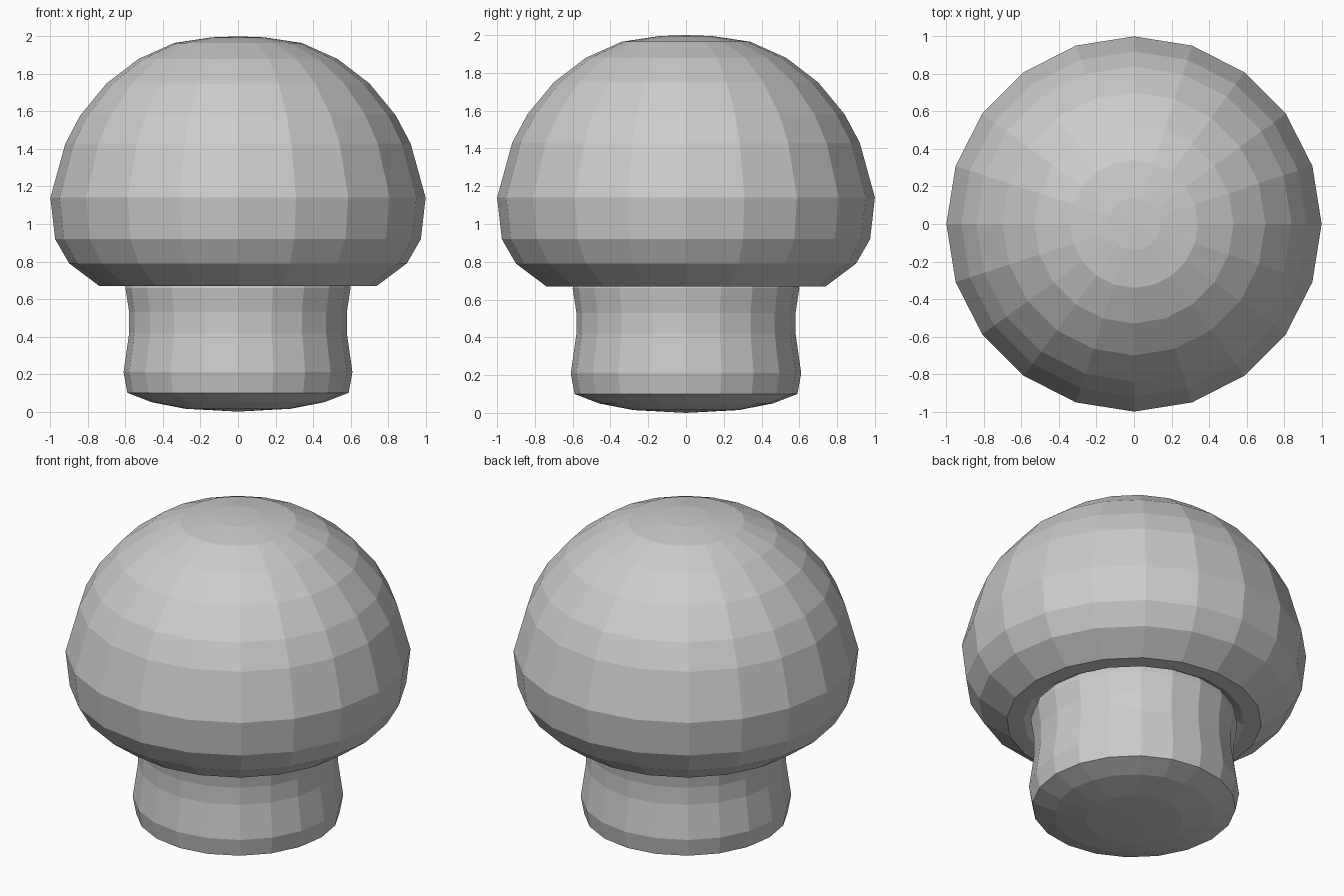
import bpy, bmesh, math

if "Cube" in bpy.data.objects:
    bpy.data.objects.remove(bpy.data.objects["Cube"])

SIDES = 20


def lathe(name, profile):
    """Revolve (radius, z) points around z; radius 0 closes to a pole."""
    bm = bmesh.new()
    rings = []
    for r, z in profile:
        if r == 0:
            rings.append([bm.verts.new((0, 0, z))] * SIDES)
        else:
            rings.append([bm.verts.new((r * math.cos(2 * math.pi * i / SIDES),
                                        r * math.sin(2 * math.pi * i / SIDES), z))
                          for i in range(SIDES)])
    for a, b in zip(rings, rings[1:]):
        for i in range(SIDES):
            j = (i + 1) % SIDES
            corners = list(dict.fromkeys((a[i], a[j], b[j], b[i])))
            bm.faces.new(corners)
    bmesh.ops.recalc_face_normals(bm, faces=bm.faces)
    mesh = bpy.data.meshes.new(name)
    bm.to_mesh(mesh)
    bm.free()
    obj = bpy.data.objects.new(name, mesh)
    bpy.context.collection.objects.link(obj)
    return obj


# Rounded cap, with a flat rim and shallow groove underneath around the stem
lathe("mushroom_cap", [
    (0.59, 0.70), (0.64, 0.67), (0.74, 0.67), (0.90, 0.79), (0.975, 0.92),
    (1.0, 1.14), (0.92, 1.43), (0.84, 1.58), (0.70, 1.75), (0.53, 1.88),
    (0.34, 1.965), (0.14, 1.995), (0, 2.0)])

# Waisted stem with a gently domed base
lathe("mushroom_stem", [
    (0, 0), (0.28, 0.015), (0.46, 0.05), (0.59, 0.10), (0.61, 0.21),
    (0.58, 0.42), (0.58, 0.53), (0.60, 0.66), (0.59, 0.70)])
